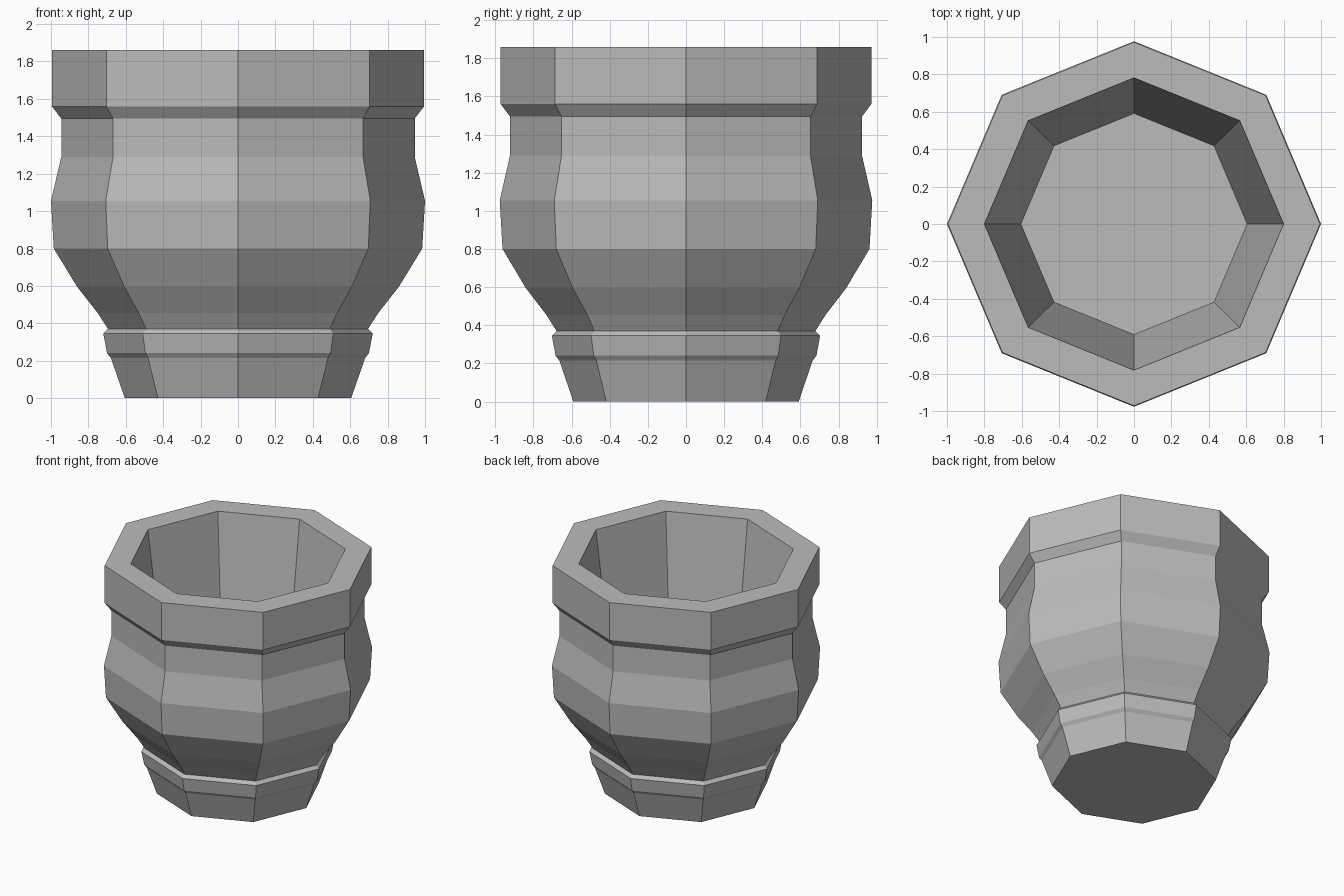
import bpy, bmesh, math

if "Cube" in bpy.data.objects:
    bpy.data.objects.remove(bpy.data.objects["Cube"])

SIDES = 8
Y_SCALE = 0.977

# (radius, height) from the base, up the outside, over the rim, down to the inner floor
PROFILE = [
    (0.605, 0.0), (0.68, 0.215), (0.70, 0.24), (0.72, 0.345), (0.695, 0.37),
    (0.75, 0.455), (0.86, 0.595), (0.985, 0.80), (1.0, 1.055), (0.945, 1.29),
    (0.945, 1.495), (0.995, 1.56), (0.995, 1.86), (0.80, 1.86), (0.605, 0.36),
]

clay = bpy.data.materials.new("grey_clay")
clay.diffuse_color = (0.5, 0.5, 0.5, 1)
clay.use_nodes = True
clay.node_tree.nodes["Principled BSDF"].inputs["Base Color"].default_value = clay.diffuse_color


def lathe(name, profile, material):
    """Closed eight-sided vessel with capped first and last rings."""
    bm = bmesh.new()
    rings = []
    for r, z in profile:
        angles = [2 * math.pi * i / SIDES for i in range(SIDES)]
        rings.append([bm.verts.new((r * math.cos(a), r * Y_SCALE * math.sin(a), z))
                      for a in angles])
    for low, high in zip(rings, rings[1:]):
        for i in range(SIDES):
            j = (i + 1) % SIDES
            bm.faces.new((low[i], low[j], high[j], high[i]))
    bm.faces.new(rings[0][::-1])   # underside
    bm.faces.new(rings[-1])        # inner floor
    bmesh.ops.recalc_face_normals(bm, faces=bm.faces)
    mesh = bpy.data.meshes.new(name)
    bm.to_mesh(mesh)
    bm.free()
    mesh.materials.append(material)
    obj = bpy.data.objects.new(name, mesh)
    bpy.context.collection.objects.link(obj)
    return obj


# Pot body
lathe("pot", PROFILE, clay)
